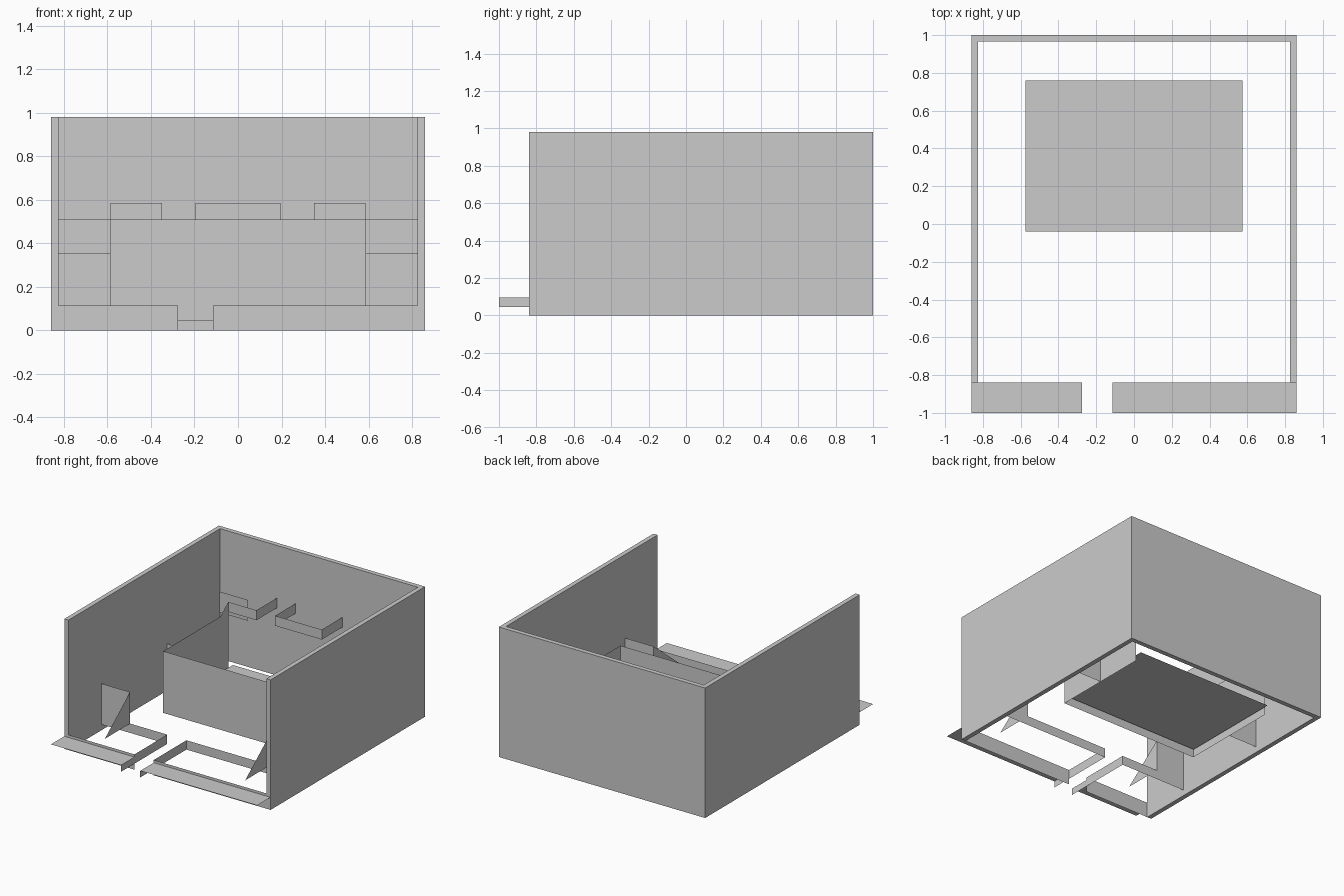
import bpy, bmesh

if "Cube" in bpy.data.objects:
    bpy.data.objects.remove(bpy.data.objects["Cube"])

stone = bpy.data.materials.new("plain grey")
stone.diffuse_color = (0.6, 0.6, 0.6, 1)
stone.use_nodes = True
stone.node_tree.nodes["Principled BSDF"].inputs["Base Color"].default_value = stone.diffuse_color


def sheet(name, *polys):
    """One object made of flat sheets, each given by its corner points."""
    bm = bmesh.new()
    for p in polys:
        bm.faces.new([bm.verts.new(c) for c in p])
    bmesh.ops.remove_doubles(bm, verts=bm.verts, dist=0.0005)
    me = bpy.data.meshes.new(name)
    bm.to_mesh(me)
    bm.free()
    me.materials.append(stone)
    ob = bpy.data.objects.new(name, me)
    bpy.context.collection.objects.link(ob)
    return ob


def across(x0, x1, y, z0, z1):   # upright sheet facing front
    return [(x0, y, z0), (x1, y, z0), (x1, y, z1), (x0, y, z1)]


def along(x, y0, y1, z0, z1):    # upright sheet facing sideways
    return [(x, y0, z0), (x, y1, z0), (x, y1, z1), (x, y0, z1)]


def level(x0, x1, y0, y1, z):    # horizontal sheet
    return [(x0, y0, z), (x1, y0, z), (x1, y1, z), (x0, y1, z)]


W, T, H = 0.86, 0.035, 0.98          # outer wall half width, thickness, height
FRONT, BACK, IN = -0.84, 1.0, 0.825
BASE, STEP, MID, TOP, CAP = 0.045, 0.115, 0.353, 0.51, 0.585
BX, BY0, BY1 = 0.585, -0.055, 0.72   # inner block

# U-shaped outer wall, extruded from its plan
plan = [(-W, FRONT), (-W + T, FRONT), (-W + T, BACK - T), (W - T, BACK - T),
        (W - T, FRONT), (W, FRONT), (W, BACK), (-W, BACK)]
bm = bmesh.new()
base = bm.faces.new([bm.verts.new((x, y, 0)) for x, y in plan])
ext = bmesh.ops.extrude_face_region(bm, geom=[base], use_keep_orig=True)
bmesh.ops.translate(bm, vec=(0, 0, H),
                    verts=[v for v in ext["geom"] if isinstance(v, bmesh.types.BMVert)])
bmesh.ops.recalc_face_normals(bm, faces=bm.faces)
me = bpy.data.meshes.new("outer_wall")
bm.to_mesh(me)
bm.free()
me.materials.append(stone)
bpy.context.collection.objects.link(bpy.data.objects.new("outer_wall", me))

# Front platforms either side of the entrance, with ledges sticking out
for side, s, gap in (("left", -1, -0.275), ("right", 1, -0.115)):
    sheet(side + "_front_platform",
          across(s * IN, gap, FRONT, 0, STEP),
          across(s * IN, gap, -0.45, BASE, STEP),
          along(gap, FRONT, -0.45, BASE, STEP))
    sheet(side + "_front_ledge",
          level(s * W, gap, -1, FRONT, 0.095),
          along(gap, -1, FRONT, BASE, 0.095))

    # Lower stair: riser wall and sloping side
    sheet(side + "_lower_stair",
          across(s * IN, s * BX, -0.45, STEP, MID),
          [(s * BX, -0.75, STEP), (s * BX, -0.45, STEP), (s * BX, -0.45, MID)])

    # Side landing wall and the upper stair
    sheet(side + "_landing_wall", across(s * IN, s * BX, 0.335, BASE, MID))
    sheet(side + "_upper_stair",
          across(s * IN, s * BX, 0.955, MID, TOP),
          [(s * BX, 0.625, TOP), (s * BX, BY1, TOP), (s * BX, BY1, CAP)])

    # Inner block side wall
    sheet(side + "_block_wall", along(s * BX, BY0, BY1, BASE, TOP))

    # Outer parapet: front face and its free end
    sheet(side + "_parapet",
          across(s * BX, s * 0.35, BY1, TOP, CAP),
          along(s * 0.35, BY1, BACK - T, TOP, CAP))

# Inner block front, its floor and the middle parapet
sheet("block_front", across(-BX, BX, BY0, BASE, TOP))
sheet("block_floor", level(-0.575, 0.575, -0.04, 0.76, 0.097))
sheet("middle_parapet",
      across(-0.195, 0.195, BY1, TOP, CAP),
      along(-0.195, BY1, BACK - T, TOP, CAP),
      along(0.195, BY1, BACK - T, TOP, CAP))
